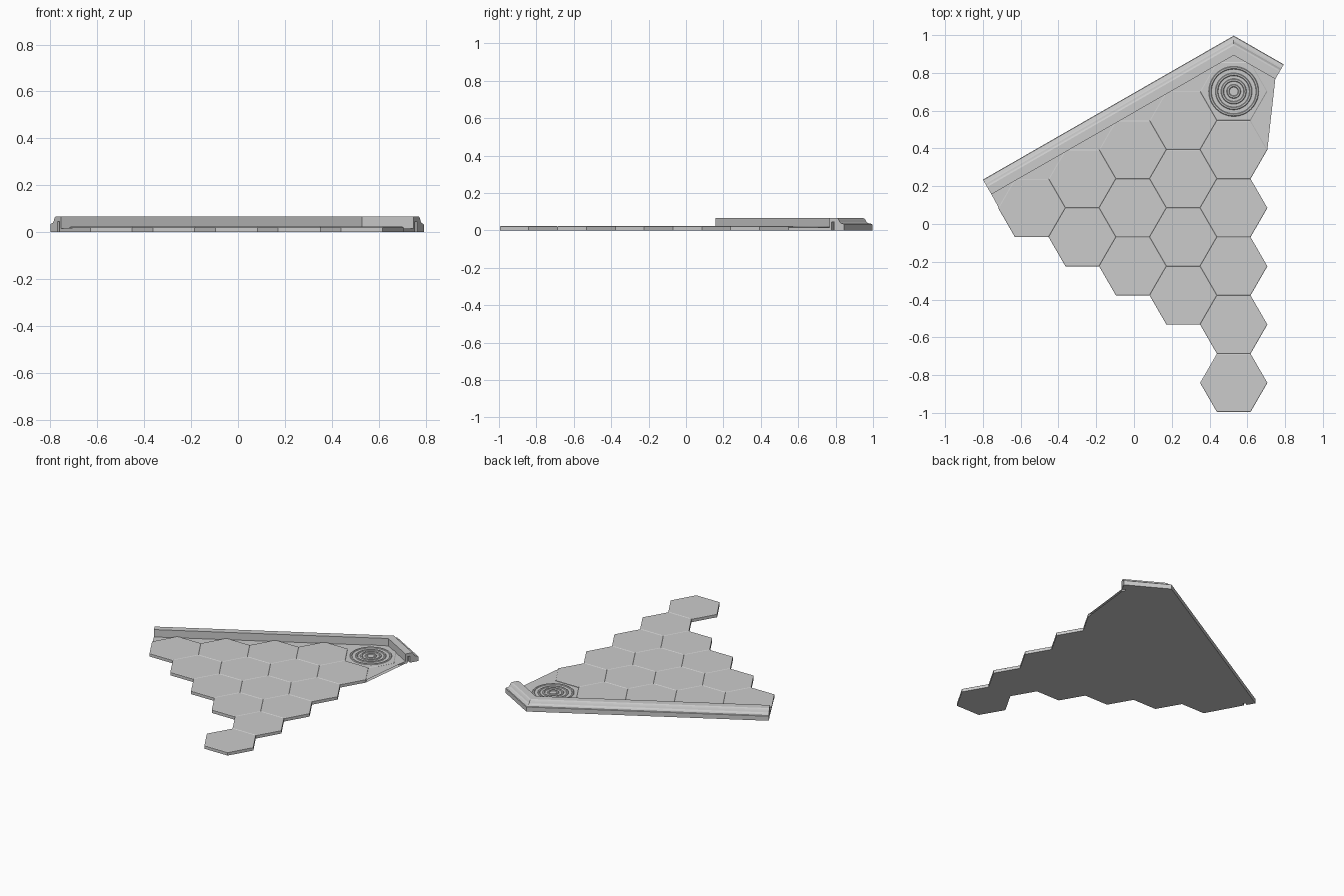
import bpy, bmesh, math
from mathutils import Vector

cube = bpy.data.objects.get("Cube")
if cube:
    bpy.data.objects.remove(cube)

# Layout: flat-topped hexagons of side A, apothem H
A, H = 0.1782, 0.1543
COL_X, TOP_Y = 0.528, 0.702
BASE_Z, TILE_Z = 0.016, 0.0235
LEFT, CORNER, RIGHT = Vector((-0.755, 0.157)), Vector((COL_X, 0.893)), Vector((0.748, 0.767))
N_LONG, N_SHORT = Vector((-0.5, 0.866)), Vector((0.5, 0.866))

gray = bpy.data.materials.new("light_gray")
gray.use_nodes = True
gray.diffuse_color = (0.6, 0.6, 0.6, 1)
gray.node_tree.nodes["Principled BSDF"].inputs["Base Color"].default_value = (0.6, 0.6, 0.6, 1)


def finish(name, bm):
    bmesh.ops.recalc_face_normals(bm, faces=bm.faces)
    mesh = bpy.data.meshes.new(name)
    bm.to_mesh(mesh)
    bm.free()
    mesh.materials.append(gray)
    obj = bpy.data.objects.new(name, mesh)
    bpy.context.collection.objects.link(obj)
    return obj


def loft(bm, loops, caps=True, closed=False):
    """Bridge equal-length closed point loops."""
    rows = [[bm.verts.new(p) for p in loop] for loop in loops]
    pairs = list(zip(rows, rows[1:])) + ([(rows[-1], rows[0])] if closed else [])
    for a, b in pairs:
        for i in range(len(a)):
            j = (i + 1) % len(a)
            bm.faces.new((a[i], a[j], b[j], b[i]))
    if caps:
        bm.faces.new(rows[0])
        bm.faces.new(rows[-1])


def circle(x, y, z, r, n):
    return [(x + r * math.cos(math.tau * k / n), y + r * math.sin(math.tau * k / n), z)
            for k in range(n)]


# Base plate with stepped left side and zigzag right side
outline = [CORNER, LEFT]
for i in range(4, 0, -1):
    x, y = COL_X - 1.5 * A * i, TOP_Y - H * (10 - i) + H
    bottom = TOP_Y - H * i - 2 * H * (4 - i) - H
    outline += [(x - A / 2, bottom), (x + A / 2, bottom)]
foot = TOP_Y - 10 * H
outline += [(COL_X - A / 2, foot + H), (COL_X - A, foot), (COL_X - A / 2, foot - H)]
outline.append((COL_X + A / 2, foot - H))
for k in range(5):
    outline += [(COL_X + A, foot + 2 * H * k), (COL_X + A / 2, foot + 2 * H * k + H)]
outline.append(RIGHT)
bm = bmesh.new()
loft(bm, [[(p[0], p[1], z) for p in outline] for z in (0, BASE_Z)])
bmesh.ops.triangulate(bm, faces=[f for f in bm.faces if len(f.verts) > 4])
finish("base_plate", bm)

# Hexagon tiles with chamfered rims; the corner one sits lower
bm = bmesh.new()
for col in range(5):
    for row in range(6 if col == 0 else 5 - col):
        x, y = COL_X - 1.5 * A * col, TOP_Y - H * col - 2 * H * row
        top = 0.0195 if col == row == 0 else TILE_Z
        loft(bm, [circle(x, y, BASE_Z, A, 6),
                  circle(x, y, top - 0.003, A, 6),
                  circle(x, y, top, A - 0.005, 6)])
finish("hex_tiles", bm)

# Concentric ripples on the corner tile
bm = bmesh.new()
for r in (0.03, 0.06, 0.09, 0.125):
    loft(bm, [circle(COL_X, TOP_Y, z, r + d, 48) for d, z in
              ((-0.008, 0.019), (-0.004, TILE_Z), (0.004, TILE_Z), (0.008, 0.019))],
         caps=False, closed=True)
finish("ripple_rings", bm)

# Border rail: moulded profile (offset from inner edge, height) swept round the corner
profile = [(0, 0), (0, 0.067), (0.045, 0.067), (0.053, 0.063), (0.058, 0.055),
           (0.063, 0.045), (0.07, 0.039), (0.087, 0.035), (0.09, 0.031), (0.09, 0)]
path = [(LEFT, N_LONG), (CORNER, Vector((0, 1 / 0.866))), (RIGHT, N_SHORT)]
bm = bmesh.new()
loft(bm, [[(*(p + n * d), z) for d, z in profile] for p, n in path])
rail = finish("border_rail", bm)

# Connector notches in both rail ends, open below
for name, end, n in (("left_notch", LEFT, N_LONG), ("right_notch", RIGHT, N_SHORT)):
    along = Vector((n.y, -n.x))
    mid = end + n * 0.022
    corners = [mid + along * s * 0.022 + n * t * 0.009
               for s, t in ((-1, -1), (1, -1), (1, 1), (-1, 1))]
    bm = bmesh.new()
    loft(bm, [[(*c, z) for c in corners] for z in (-0.03, 0.045)])
    cutter = finish(name + "_cutter", bm)
    cutter.hide_render = True
    cutter.hide_set(True)
    cut = rail.modifiers.new(name, 'BOOLEAN')
    cut.operation = 'DIFFERENCE'
    cut.solver = 'EXACT'
    cut.object = cutter
